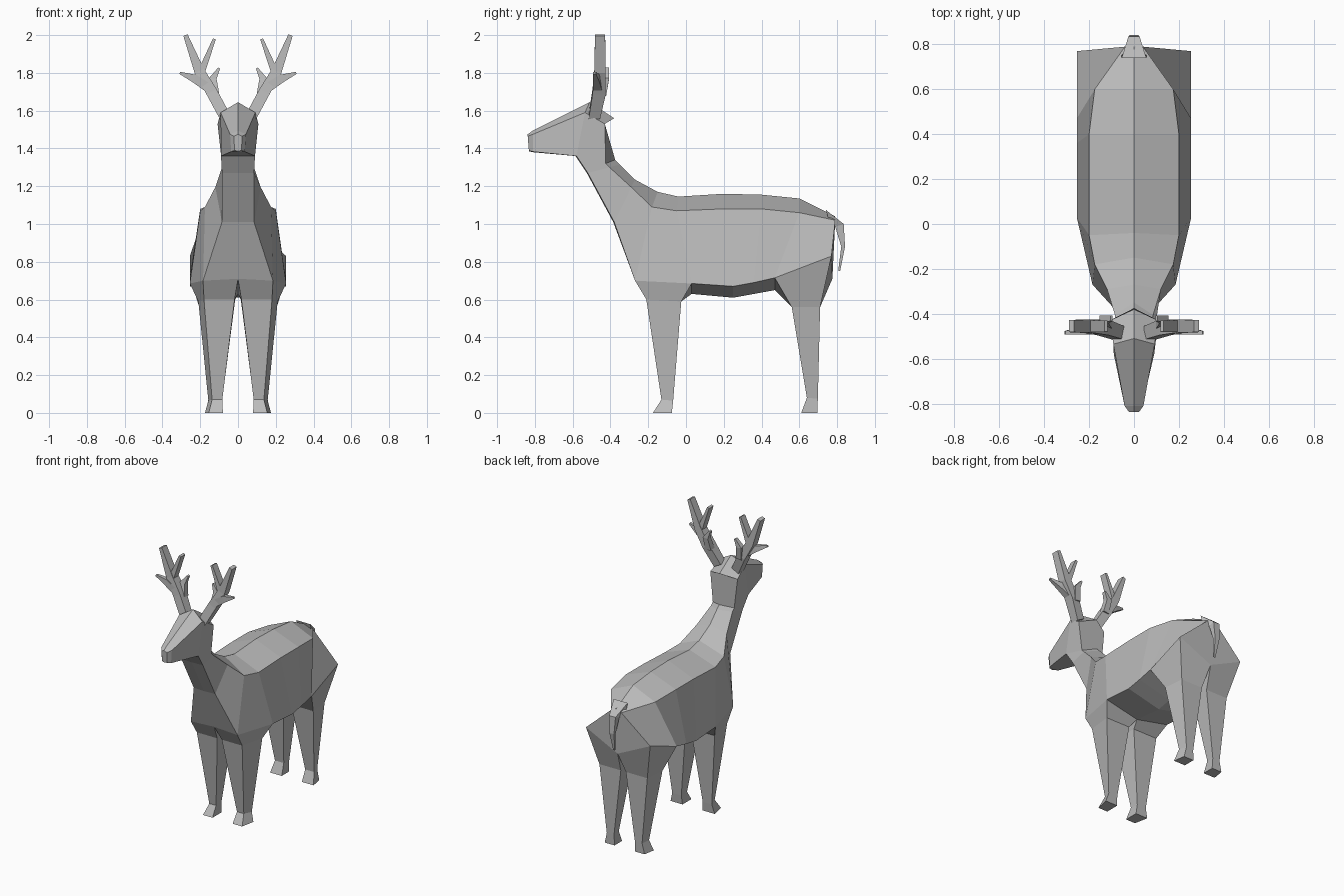
import bpy, bmesh
from mathutils import Vector

grey = bpy.data.materials.new("plain grey")
grey.diffuse_color = (0.5, 0.5, 0.5, 1)


def loft(name, rings, caps=(True, True)):
    """Skin a list of closed rings with flat faces."""
    bm = bmesh.new()
    vs = [[bm.verts.new(p) for p in ring] for ring in rings]
    n = len(vs[0])
    for a, b in zip(vs, vs[1:]):
        for i in range(n):
            j = (i + 1) % n
            bm.faces.new((a[i], a[j], b[j], b[i]))
    if caps[0]:
        bm.faces.new(vs[0])
    if caps[1]:
        bm.faces.new(vs[-1][::-1])
    bmesh.ops.recalc_face_normals(bm, faces=bm.faces)
    me = bpy.data.meshes.new(name)
    bm.to_mesh(me)
    bm.free()
    me.materials.append(grey)
    ob = bpy.data.objects.new(name, me)
    bpy.context.collection.objects.link(ob)
    return ob


def mirrored(half):
    """Full ring from a half ring: top centre, top edge, low edge, low centre."""
    return half + [(-x, y, z) for x, y, z in half[-2:0:-1]]


# Body and neck: rump, back, shoulder, up to the throat
body = [
    [(0, .79, 1.04), (.04, .79, 1.02), (.255, .77, .83), (0, .775, .71)],
    [(0, .6, 1.135), (.175, .6, 1.06), (.255, .47, .715), (0, .47, .65)],
    [(0, .4, 1.155), (.2, .4, 1.08), (.255, .36, .69), (0, .36, .63)],
    [(0, .2, 1.16), (.2, .2, 1.08), (.255, .25, .67), (0, .25, .61)],
    [(0, -.04, 1.145), (.2, -.05, 1.07), (.255, .03, .685), (0, .03, .63)],
    [(0, -.15, 1.17), (.175, -.18, 1.09), (.185, -.27, .7), (0, -.27, .71)],
    [(0, -.27, 1.235), (.12, -.29, 1.195), (.085, -.38, 1.01), (0, -.385, 1.01)],
    [(0, -.35, 1.315), (.085, -.405, 1.3), (.085, -.52, 1.27), (0, -.525, 1.27)],
    [(0, -.375, 1.34), (.085, -.425, 1.32), (.09, -.58, 1.36), (0, -.585, 1.36)],
]
loft("body_and_neck", [mirrored(r) for r in body])

# Head: back of skull, brow, nose
head = [
    [(0, -.38, 1.56), (.108, -.43, 1.53), (.085, -.425, 1.32), (0, -.375, 1.34)],
    [(0, -.51, 1.645), (.092, -.535, 1.59), (.09, -.58, 1.36), (0, -.585, 1.36)],
    [(0, -.81, 1.495), (.042, -.81, 1.475), (.036, -.81, 1.383), (0, -.81, 1.38)],
    [(0, -.838, 1.475), (.022, -.838, 1.465), (.018, -.832, 1.39), (0, -.832, 1.385)],
]
loft("head", [mirrored(r) for r in head])

# Tail: half width, upper y z, lower y z
tail = [(.055, .74, 1.075, .775, .96), (.025, .835, 1.0, .79, .985),
        (.018, .842, .88, .822, .88), (.006, .816, .75, .806, .755)]
loft("tail", [[(w, a, b), (-w, a, b), (-w, c, d), (w, c, d)]
              for w, a, b, c, d in tail])

# Legs: rings of inner front, outer front, outer back, inner back
front_leg = [
    [(0, -.27, .71), (.185, -.27, .7), (.255, .03, .685), (0, .03, .63)],
    [(.018, -.21, .6), (.18, -.21, .6), (.21, -.025, .59), (.02, -.025, .59)],
    [(.083, -.13, .07), (.137, -.13, .07), (.157, -.068, .065), (.085, -.068, .065)],
    [(.08, -.175, 0), (.155, -.175, 0), (.175, -.075, 0), (.08, -.075, 0)],
]
hind_leg = [
    [(0, .47, .65), (.255, .47, .715), (.255, .77, .83), (0, .775, .71)],
    [(.03, .56, .56), (.205, .56, .56), (.19, .71, .56), (.02, .71, .56)],
    [(.085, .64, .08), (.155, .64, .08), (.14, .698, .075), (.083, .698, .075)],
    [(.08, .61, 0), (.172, .61, 0), (.158, .695, 0), (.08, .695, 0)],
]

# Antler tines: x, y, z, half width across, half depth
tines = {
    "antler_beam": [(.07, -.485, 1.57, .03, .03), (.14, -.46, 1.7, .03, .035),
                    (.205, -.455, 1.81, .027, .03), (.278, -.455, 2.0, .012, .027)],
    "antler_inner_tine": [(.2, -.455, 1.79, .02, .027), (.125, -.455, 1.98, .008, .025)],
    "antler_outer_tine": [(.14, -.465, 1.71, .025, .025), (.23, -.475, 1.77, .022, .018),
                          (.308, -.485, 1.8, .006, .008)],
    "antler_small_tine": [(.12, -.445, 1.68, .022, .022), (.133, -.425, 1.77, .02, .018),
                          (.1, -.42, 1.825, .006, .012)],
}


def tine_rings(path):
    rings = []
    for i, (x, y, z, r, d) in enumerate(path):
        a, b = path[max(i - 1, 0)], path[min(i + 1, len(path) - 1)]
        t = Vector((b[0] - a[0], 0, b[2] - a[2])).normalized()
        side = Vector((t.z, 0, -t.x)) * r
        deep = Vector((0, d, 0))
        c = Vector((x, y, z))
        rings.append([c + side + deep, c - side + deep, c - side - deep, c + side - deep])
    return rings


# Both sides of legs and antlers
for s, label in ((1, "left"), (-1, "right")):
    def flip(rings):
        return [[(s * p[0], p[1], p[2]) for p in ring] for ring in rings]
    loft("front_leg_" + label, flip(front_leg))
    loft("hind_leg_" + label, flip(hind_leg))
    for name, path in tines.items():
        loft(name + "_" + label, flip(tine_rings(path)))
